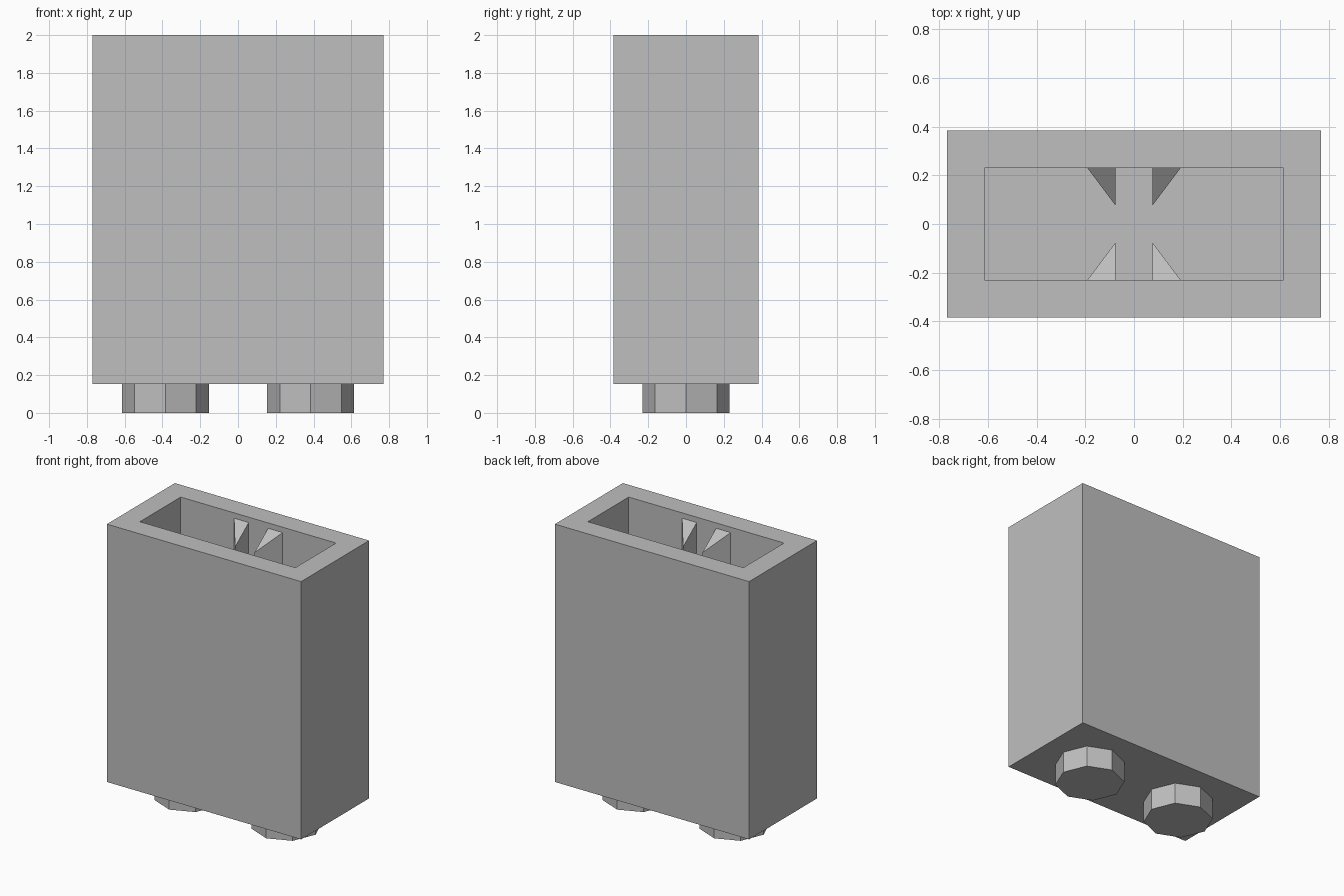
import bpy
import bmesh
from math import tau, cos, sin

if "Cube" in bpy.data.objects:
    bpy.data.objects.remove(bpy.data.objects["Cube"], do_unlink=True)

U = 2 / 52                      # model unit
HALF_X, HALF_Y = 20 * U, 10 * U
WALL, STUD_H, STUD_R = 4 * U, 4 * U, 6 * U
TOP = 2.0
FLOOR = STUD_H + WALL

grey = bpy.data.materials.new("light_grey")
grey.use_nodes = True
colour = (0.52, 0.52, 0.52, 1)
grey.diffuse_color = colour
grey.node_tree.nodes["Principled BSDF"].inputs["Base Color"].default_value = colour


def finish(name, bm):
    bmesh.ops.recalc_face_normals(bm, faces=bm.faces)
    mesh = bpy.data.meshes.new(name)
    bm.to_mesh(mesh)
    bm.free()
    mesh.materials.append(grey)
    obj = bpy.data.objects.new(name, mesh)
    bpy.context.collection.objects.link(obj)
    return obj


def prism(name, outline, z_low, z_high):
    """Upright prism; z_high gives the top height at each outline point."""
    bm = bmesh.new()
    low = [bm.verts.new((x, y, z_low)) for x, y in outline]
    high = [bm.verts.new((x, y, z_high(x, y))) for x, y in outline]
    bm.faces.new(low)
    bm.faces.new(high)
    for i in range(len(low)):
        j = (i + 1) % len(low)
        bm.faces.new((low[i], low[j], high[j], high[i]))
    return finish(name, bm)


# Hollow box: inset the top face, then sink it to form the cavity
bm = bmesh.new()
bmesh.ops.create_cube(bm, size=1)
for v in bm.verts:
    v.co.x *= 2 * HALF_X
    v.co.y *= 2 * HALF_Y
    v.co.z = TOP if v.co.z > 0 else STUD_H
bm.normal_update()
top = max(bm.faces, key=lambda f: f.calc_center_median().z)
bmesh.ops.inset_region(bm, faces=[top], thickness=WALL, use_even_offset=True)
cavity = bmesh.ops.extrude_discrete_faces(bm, faces=[top])["faces"][0]
for v in cavity.verts:
    v.co.z = FLOOR
finish("body", bm)

# Octagonal studs underneath
for side, label in ((-1, "right"), (1, "left")):
    ring = [(side * HALF_X / 2 + STUD_R * cos(tau * i / 8),
             STUD_R * sin(tau * i / 8)) for i in range(8)]
    prism("stud_" + label, ring, 0, lambda x, y: STUD_H)

# Triangular ribs in the cavity, with tops sloping down towards the middle
wall_y = HALF_Y - WALL


def rib_top(x, y):
    return TOP - U - 0.75 * (wall_y - abs(y))


for sx, side in ((-1, "right"), (1, "left")):
    for sy, end in ((-1, "front"), (1, "back")):
        outline = [(sx * 2 * U, sy * wall_y), (sx * 5 * U, sy * wall_y),
                   (sx * 2 * U, sy * 2 * U)]
        prism(f"rib_{end}_{side}", outline, FLOOR, rib_top)
